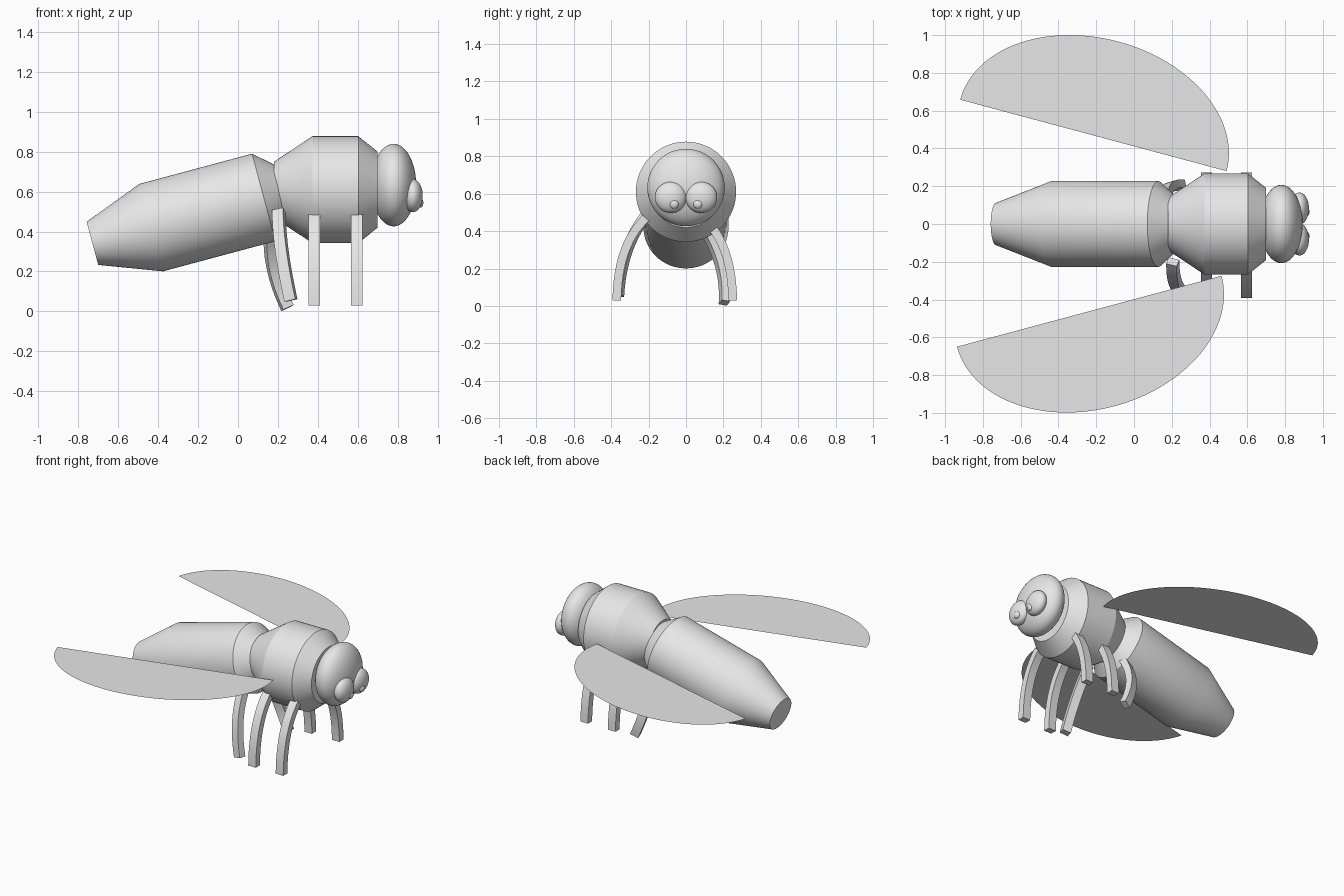
import bpy, bmesh, math
from mathutils import Matrix, Vector

old = bpy.data.objects.get("Cube")
if old:
    bpy.data.objects.remove(old, do_unlink=True)

grey = bpy.data.materials.new("plain grey")
grey.use_nodes = True
grey.diffuse_color = (0.8, 0.8, 0.8, 1)
grey.node_tree.nodes["Principled BSDF"].inputs["Base Color"].default_value = (0.8, 0.8, 0.8, 1)


def finish(name, bm, matrix=Matrix(), smooth=True):
    """Turn a bmesh into a named, coloured and shaded object."""
    bmesh.ops.recalc_face_normals(bm, faces=bm.faces)
    mesh = bpy.data.meshes.new(name)
    bm.to_mesh(mesh)
    bm.free()
    mesh.materials.append(grey)
    obj = bpy.data.objects.new(name, mesh)
    obj.matrix_world = matrix
    bpy.context.collection.objects.link(obj)
    if smooth:
        bpy.ops.object.select_all(action='DESELECT')
        obj.select_set(True)
        bpy.context.view_layer.objects.active = obj
        bpy.ops.object.shade_smooth_by_angle(angle=math.radians(25))
    return obj


def lathe(name, profile, matrix, sides=64):
    """Capped solid of revolution around local x from (x, radius) pairs."""
    bm = bmesh.new()
    rings = []
    for x, r in profile:
        rings.append([bm.verts.new((x, r * math.cos(a), r * math.sin(a)))
                      for a in (math.tau * i / sides for i in range(sides))])
    for a, b in zip(rings, rings[1:]):
        for i in range(sides):
            j = (i + 1) % sides
            bm.faces.new((a[i], a[j], b[j], b[i]))
    bm.faces.new(rings[0])
    bm.faces.new(rings[-1])
    return finish(name, bm, matrix)


def ellipsoid(name, centre, radii):
    bm = bmesh.new()
    bmesh.ops.create_uvsphere(bm, u_segments=48, v_segments=24, radius=1)
    bmesh.ops.scale(bm, vec=radii, verts=bm.verts)
    return finish(name, bm, Matrix.Translation(centre))


def wing(name, centre, a, b, side):
    """Flat half ellipse whose straight edge faces the body."""
    bm = bmesh.new()
    n = 64
    bm.faces.new([bm.verts.new((a * math.cos(math.pi * i / n),
                                side * b * math.sin(math.pi * i / n), 0))
                  for i in range(n + 1)])
    obj = finish(name, bm, Matrix.Translation(centre)
                 @ Matrix.Rotation(-side * math.radians(15), 4, 'Z'), False)
    if obj.data.polygons[0].normal.z < 0:
        obj.data.flip_normals()


def leg(name, top, bend, foot, across, width=0.058, depth=0.046):
    """Rectangular bar swept along a quadratic arc."""
    p0, p1, p2, across = (Vector(v) for v in (top, bend, foot, across))
    bm = bmesh.new()
    rings = []
    n = 12
    for i in range(n + 1):
        t = i / n
        pos = p0 * (1 - t) ** 2 + p1 * 2 * t * (1 - t) + p2 * t * t
        tangent = ((p1 - p0) * (1 - t) + (p2 - p1) * t).normalized()
        side = (across - tangent * across.dot(tangent)).normalized() * width / 2
        out = tangent.cross(side).normalized() * depth / 2
        rings.append([bm.verts.new(pos + v) for v in
                      (side + out, side - out, -side - out, -side + out)])
    for a, b in zip(rings, rings[1:]):
        for i in range(4):
            j = (i + 1) % 4
            bm.faces.new((a[i], a[j], b[j], b[i]))
    bm.faces.new(rings[0])
    bm.faces.new(rings[-1])
    finish(name, bm)


# Body: tilted abdomen and level thorax
lathe("abdomen", [(-0.305, 0.112), (0, 0.227), (0.584, 0.227), (0.70, 0.125)],
      Matrix.Translation((-0.435, 0, 0.42)) @ Matrix.Rotation(math.radians(-15), 4, 'Y'))
lathe("thorax", [(0.18, 0.14), (0.373, 0.268), (0.603, 0.268), (0.70, 0.19)],
      Matrix.Translation((0, 0, 0.61)))

# Head, eyes and pupils
ellipsoid("head", (0.78, 0, 0.633), (0.113, 0.207, 0.207))
for word, s in (("left", 1), ("right", -1)):
    ellipsoid(word + "_eye", (0.876, s * 0.082, 0.58), (0.05, 0.085, 0.083))
    ellipsoid(word + "_pupil", (0.912, s * 0.064, 0.545), (0.017, 0.025, 0.025))

# Wings
wing("back_wing", (-0.215, 0.469, 0.61), 0.73, 0.514, 1)
wing("front_wing", (-0.237, -0.462, 0.61), 0.725, 0.52, -1)

# Straight-set legs
for word, x in (("fore", 0.595), ("middle", 0.383)):
    leg(word + "_leg_front", (x, -0.215, 0.47), (x, -0.365, 0.33),
        (x, -0.37, 0.03), (1, 0, 0))
    leg(word + "_leg_back", (x, 0.095, 0.47), (x, 0.245, 0.33),
        (x, 0.25, 0.03), (1, 0, 0))

# Turned hind legs
leg("hind_leg_front", (0.205, -0.20, 0.50), (0.205, -0.345, 0.33),
    (0.265, -0.36, 0.055), (1, -0.25, 0.2))
leg("hind_leg_back", (0.17, 0.08, 0.44), (0.14, 0.22, 0.24),
    (0.248, 0.205, 0.017), (1, 0.3, 0.3))
